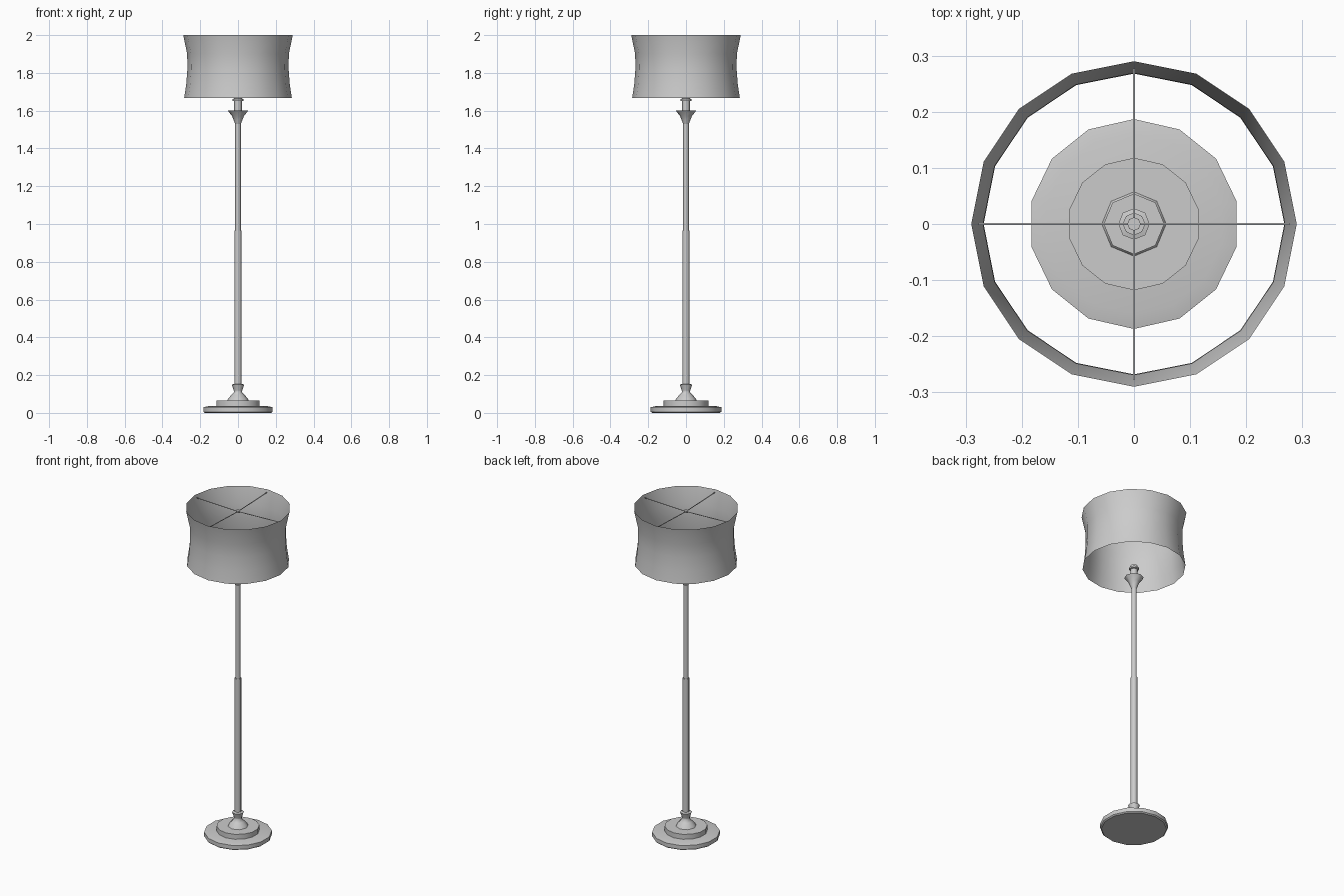
import bpy, bmesh, math

if "Cube" in bpy.data.objects:
    bpy.data.objects.remove(bpy.data.objects["Cube"])


def lathe(name, profile, sides, turn=0.0, cap=True, angle=40):
    """Revolve (radius, z) points about the z axis, bottom to top."""
    bm = bmesh.new()
    rings = []
    for r, z in profile:
        ring = []
        for i in range(sides):
            a = turn + 2 * math.pi * i / sides
            ring.append(bm.verts.new((r * math.cos(a), r * math.sin(a), z)))
        rings.append(ring)
    for low, high in zip(rings, rings[1:]):
        for i in range(sides):
            j = (i + 1) % sides
            bm.faces.new((low[i], low[j], high[j], high[i]))
    if cap:
        bm.faces.new(rings[0][::-1])
        bm.faces.new(rings[-1])
    mesh = bpy.data.meshes.new(name)
    bm.to_mesh(mesh)
    bm.free()
    obj = bpy.data.objects.new(name, mesh)
    bpy.context.collection.objects.link(obj)
    bpy.ops.object.select_all(action='DESELECT')
    obj.select_set(True)
    bpy.context.view_layer.objects.active = obj
    bpy.ops.object.shade_smooth_by_angle(angle=math.radians(angle))
    return obj


Q = math.pi / 2

# Stepped foot: wide plate and smaller plate on top
lathe("base_plate", [(0.18, 0), (0.187, 0.006), (0.187, 0.03), (0.16, 0.036)], 14, Q)
lathe("base_step", [(0.118, 0.034), (0.118, 0.066)], 14, Q)

# Turned collar at the foot of the pole
lathe("base_collar", [(0.058, 0.065), (0.05, 0.078), (0.035, 0.095), (0.021, 0.11),
                      (0.023, 0.12), (0.033, 0.15), (0.02, 0.154)], 8, Q, angle=60)

# Two-stage pole
lathe("lower_pole", [(0.019, 0.15), (0.019, 0.965)], 8, angle=60)
lathe("upper_pole", [(0.015, 0.965), (0.015, 1.55)], 8, angle=60)

# Flared cup and lamp socket
lathe("cup", [(0.015, 1.53), (0.022, 1.548), (0.032, 1.572), (0.054, 1.6)], 8, Q, angle=60)
lathe("socket", [(0.02, 1.6), (0.02, 1.65), (0.028, 1.652), (0.028, 1.662),
                 (0.02, 1.664), (0.02, 1.675)], 8, angle=60)

# Waisted drum shade, open at both ends
lathe("lampshade", [(0.285, 1.667), (0.274, 1.74), (0.268, 1.82), (0.269, 1.9), (0.29, 2.0)],
      16, cap=False, angle=60)

# Wire spokes holding the shade, with a small hub
lathe("spoke_hub", [(0.012, 1.972), (0.012, 1.984)], 8)
for i in range(4):
    spoke = lathe("shade_spoke", [(0.0025, 0), (0.0025, 0.277)], 6, angle=70)
    spoke.location = (0, 0, 1.977)
    spoke.rotation_euler = (0, math.radians(88), i * Q)
